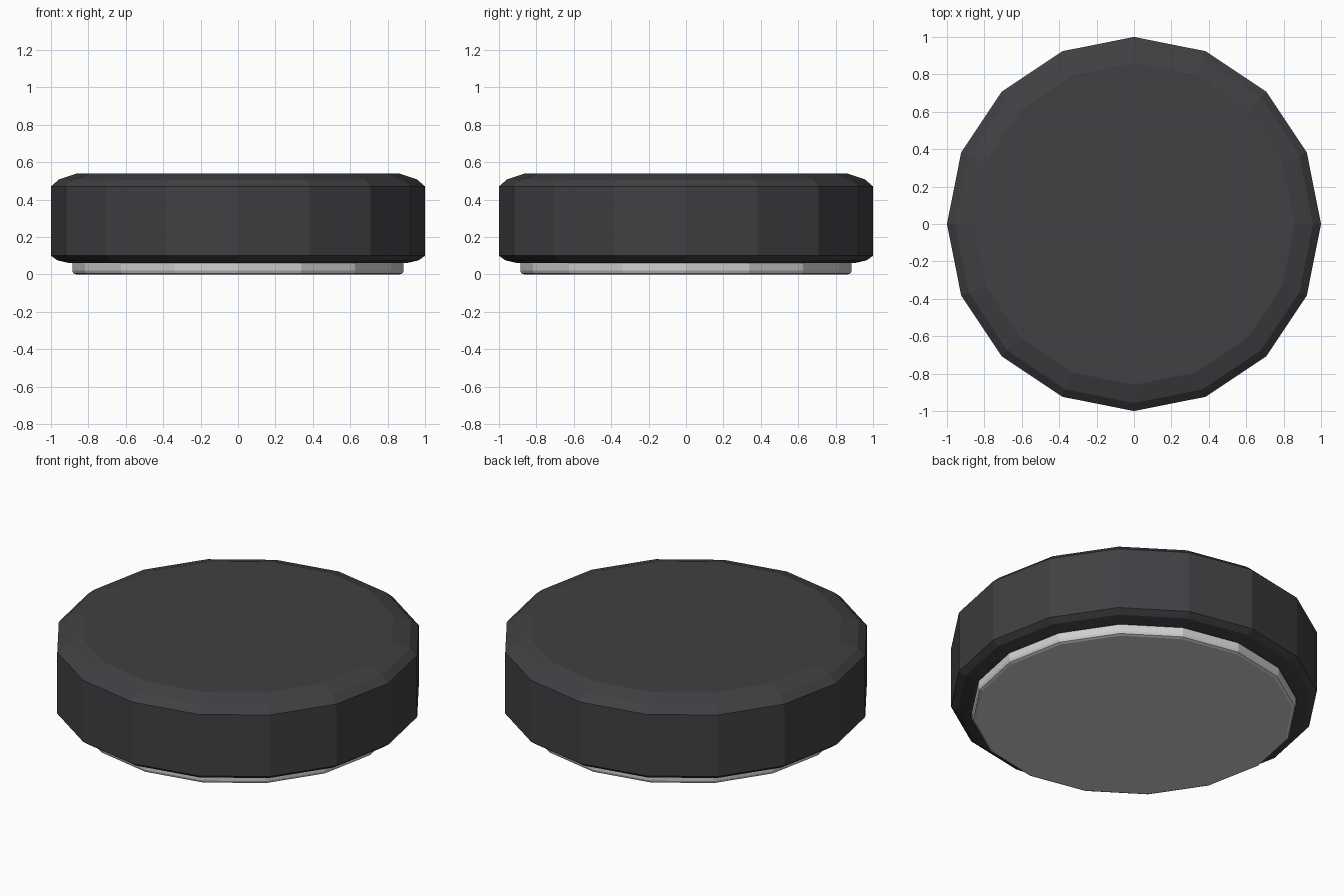
import bpy, bmesh, math

if "Cube" in bpy.data.objects:
    bpy.data.objects.remove(bpy.data.objects["Cube"])

SIDES = 16


def material(name, rgb):
    m = bpy.data.materials.new(name)
    m.diffuse_color = (*rgb, 1)
    m.use_nodes = True
    m.node_tree.nodes["Principled BSDF"].inputs["Base Color"].default_value = m.diffuse_color
    return m


def lathe(name, profile, mat):
    """Closed 16-sided solid from (radius, height) pairs, bottom to top."""
    bm = bmesh.new()
    rings = [[bm.verts.new((r * math.cos(2 * math.pi * i / SIDES),
                            r * math.sin(2 * math.pi * i / SIDES), z))
              for i in range(SIDES)] for r, z in profile]
    for a, b in zip(rings, rings[1:]):
        for i in range(SIDES):
            j = (i + 1) % SIDES
            bm.faces.new((a[i], a[j], b[j], b[i]))
    bm.faces.new(rings[0][::-1])
    bm.faces.new(rings[-1])
    mesh = bpy.data.meshes.new(name)
    bm.to_mesh(mesh)
    bm.free()
    mesh.materials.append(mat)
    obj = bpy.data.objects.new(name, mesh)
    bpy.context.collection.objects.link(obj)
    return obj


dark = material("charcoal", (0.052, 0.050, 0.056))
pale = material("light grey", (0.63, 0.63, 0.62))

# Dark puck with rounded rims
lathe("puck_body", [(0.90, 0.06), (0.965, 0.075), (1.0, 0.10), (1.0, 0.47),
                    (0.957, 0.508), (0.86, 0.54)], dark)

# Pale foot disc underneath
lathe("foot_disc", [(0.865, 0.0), (0.88, 0.006), (0.886, 0.02), (0.886, 0.07)], pale)
